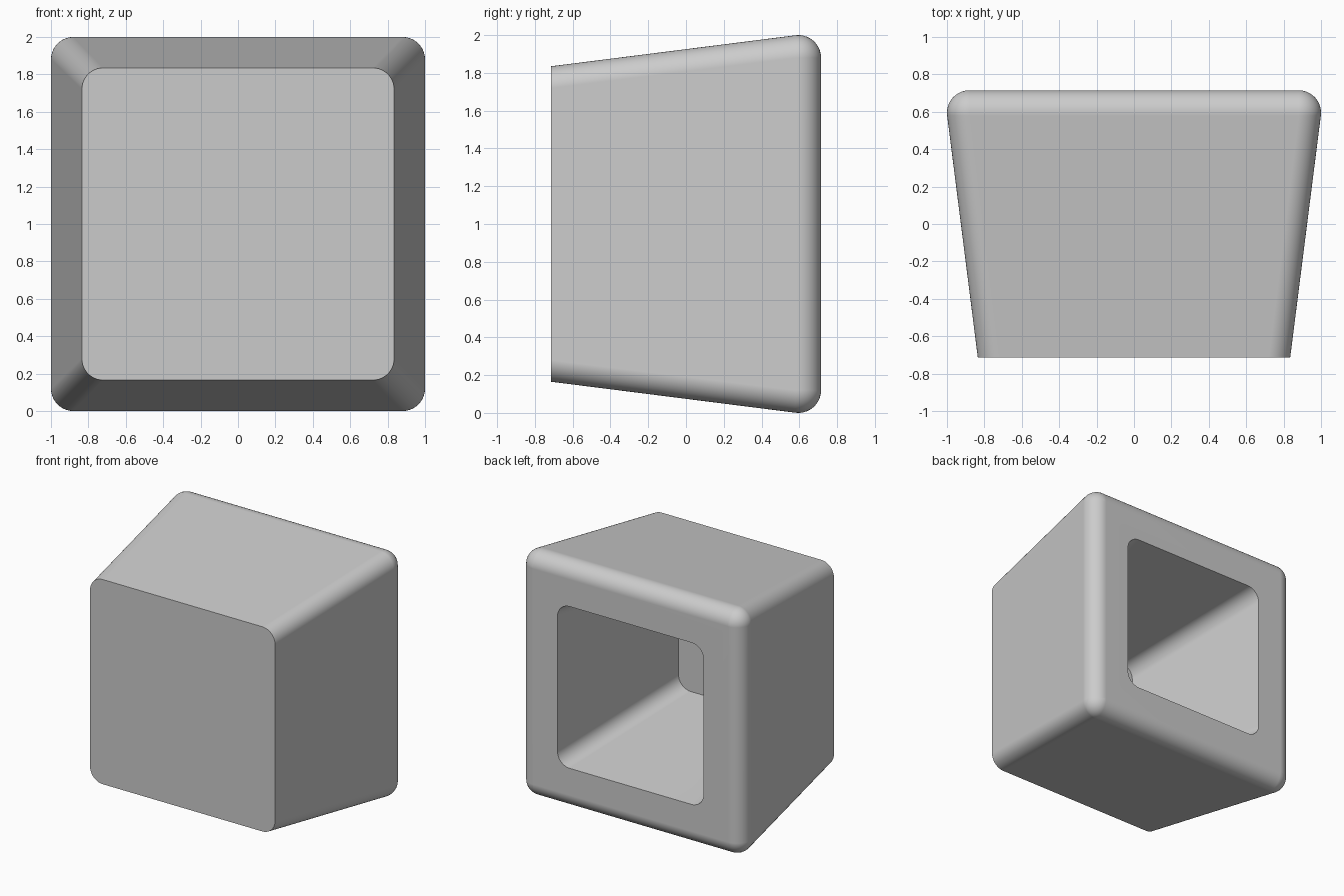
import bpy
import bmesh
import math

if "Cube" in bpy.data.objects:
    bpy.data.objects.remove(bpy.data.objects["Cube"], do_unlink=True)

STEPS = 10      # segments per rounded corner
RADIUS = 0.12   # rounding of the outer edges
CORE = 0.88     # half width inside the back rounding
BACK = 0.715
TILT = math.atan(0.126)


def ring(bm, y, core, radius):
    """Rounded square across the depth axis, centred at half height."""
    verts = []
    for quarter in range(4):
        mid = math.radians(45 + 90 * quarter)
        cx, cz = math.copysign(core, math.cos(mid)), math.copysign(core, math.sin(mid))
        for i in range(STEPS + 1):
            a = math.radians(90 * (quarter + i / STEPS))
            verts.append(bm.verts.new((cx + radius * math.cos(a), y,
                                       1 + cz + radius * math.sin(a))))
    return verts


# Outer shell: tapered sides, then a quarter round onto the back
sections = [(-BACK, 0.72, 0.115)]
for i in range(STEPS + 1):
    phi = -TILT + (math.pi / 2 + TILT) * i / STEPS
    sections.append((BACK - RADIUS + RADIUS * math.sin(phi), CORE, RADIUS * math.cos(phi)))

# Pocket: opening in the back, walls parallel to the outside
sections += [(BACK, 0.55, 0.11), (-0.61, 0.385, 0.11)]

bm = bmesh.new()
rings = [ring(bm, *s) for s in sections]
for a, b in zip(rings, rings[1:]):
    for i in range(len(a)):
        j = (i + 1) % len(a)
        bm.faces.new((a[i], a[j], b[j], b[i]))
bm.faces.new(rings[0])
bm.faces.new(rings[-1])
bmesh.ops.remove_doubles(bm, verts=bm.verts, dist=1e-5)
bmesh.ops.recalc_face_normals(bm, faces=bm.faces)

mesh = bpy.data.meshes.new("hollow_tapered_block")
bm.to_mesh(mesh)
bm.free()
block = bpy.data.objects.new("hollow_tapered_block", mesh)
bpy.context.collection.objects.link(block)

# Single plain grey
grey = bpy.data.materials.new("light_grey")
grey.use_nodes = True
colour = (0.6, 0.6, 0.6, 1)
grey.diffuse_color = colour
grey.node_tree.nodes["Principled BSDF"].inputs["Base Color"].default_value = colour
mesh.materials.append(grey)

# Smooth rounds with crisp front, opening and floor edges
bpy.ops.object.select_all(action="DESELECT")
block.select_set(True)
bpy.context.view_layer.objects.active = block
bpy.ops.object.shade_smooth_by_angle(angle=math.radians(30))
weighted = block.modifiers.new("weighted_normals", "WEIGHTED_NORMAL")
weighted.keep_sharp = True
